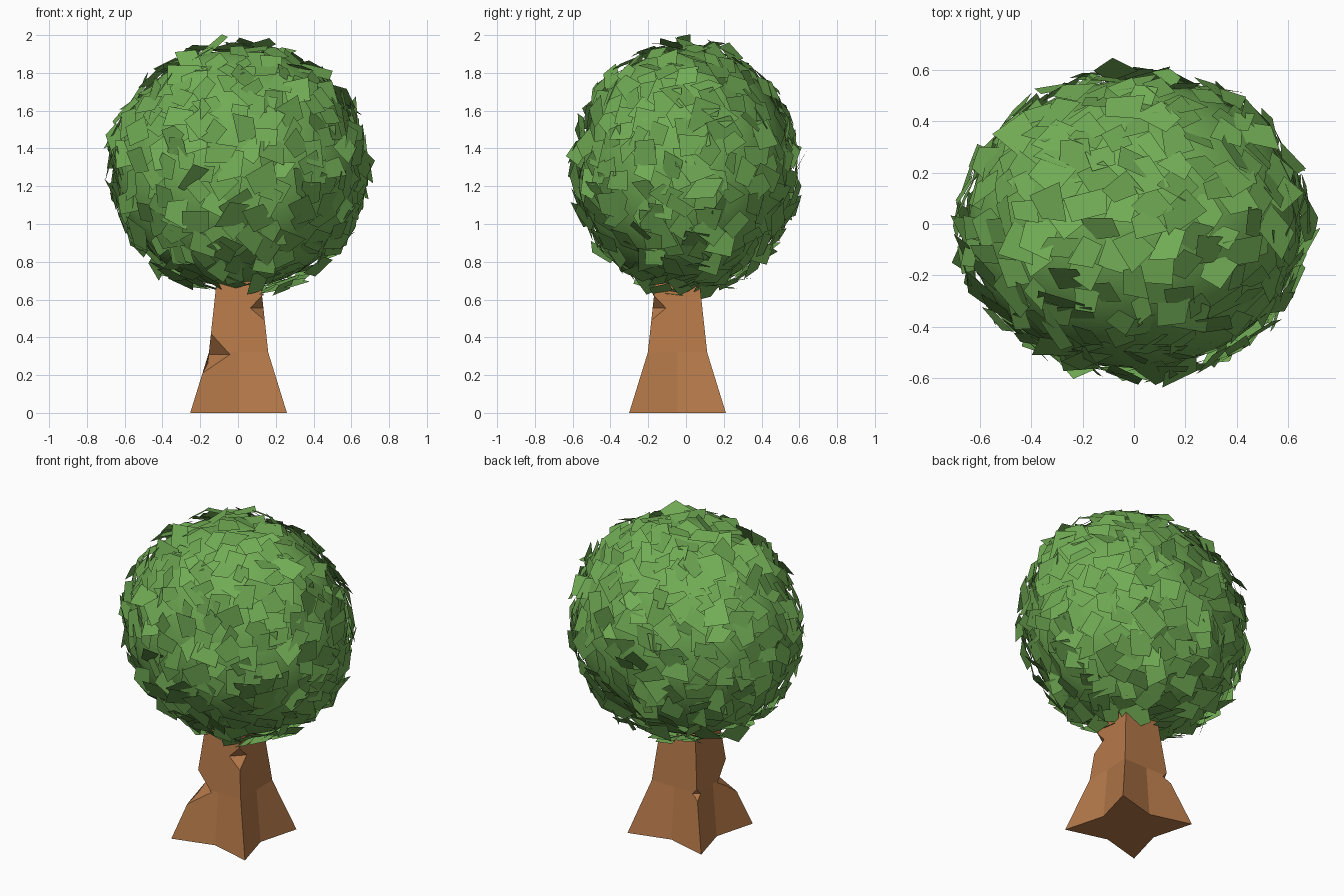
import bpy, bmesh, math, random
from mathutils import Vector, Matrix

random.seed(5)
if "Cube" in bpy.data.objects:
    bpy.data.objects.remove(bpy.data.objects["Cube"], do_unlink=True)


def material(name, rgb):
    m = bpy.data.materials.new(name)
    m.use_nodes = True
    m.diffuse_color = (*rgb, 1)
    m.node_tree.nodes["Principled BSDF"].inputs["Base Color"].default_value = (*rgb, 1)
    return m


def make_object(name, bm, mat):
    me = bpy.data.meshes.new(name)
    bm.to_mesh(me)
    bm.free()
    me.materials.append(mat)
    ob = bpy.data.objects.new(name, me)
    bpy.context.collection.objects.link(ob)
    return ob


bark = material("bark brown", (0.46, 0.19, 0.067))
green = material("leaf green", (0.165, 0.41, 0.09))

# Trunk: square column flaring into a four-pointed star foot
AXIS = Vector((0.003, -0.045, 0))
KNEE, TOP = 0.32, 0.80


def half_width(z):
    if z < KNEE:
        return 0.256 + (0.157 - 0.256) * z / KNEE
    return 0.157 + (0.105 - 0.157) * (z - KNEE) / (TOP - KNEE)


bm = bmesh.new()
rings = []
for z, inset in ((0, 0.07), (KNEE, 0), (TOP, 0)):
    h, ring = half_width(z), []
    for k in range(4):
        turn = Matrix.Rotation(k * math.pi / 2, 3, 'Z')
        for x, y in ((-h, -h), (0, inset - h)):
            ring.append(bm.verts.new(turn @ Vector((x, y, z)) + AXIS))
    rings.append(ring)
for low, high in zip(rings, rings[1:]):
    for i in range(8):
        j = (i + 1) % 8
        bm.faces.new((low[i], low[j], high[j], high[i]))
bm.faces.new(reversed(rings[0]))
bm.faces.new(rings[-1])
bmesh.ops.recalc_face_normals(bm, faces=bm.faces)
trunk = make_object("trunk", bm, bark)

# Axe-like notches in the trunk corners: corner signs, bottom, middle, top, depth
for sx, sy, z0, z1, z2, depth in ((-1, -1, 0.21, 0.31, 0.42, 0.082),
                                  (1, -1, 0.49, 0.555, 0.62, 0.05),
                                  (-1, 1, 0.275, 0.31, 0.345, 0.026)):
    out = Vector((sx, sy, 0)).normalized()
    side = Vector((-out.y, out.x, 0)) * 0.3
    root2 = math.sqrt(2)
    apex = AXIS + out * (half_width(z1) * root2 - depth) + Vector((0, 0, z1))
    points = [apex]
    for z in (z0, z2):
        mouth = AXIS + out * half_width(z) * root2 + Vector((0, 0, z))
        points.append(apex + (mouth - apex) * 2)
    bm = bmesh.new()
    for p in points:
        bm.verts.new(p + side)
        bm.verts.new(p - side)
    bmesh.ops.convex_hull(bm, input=bm.verts)
    bmesh.ops.recalc_face_normals(bm, faces=bm.faces)
    cutter = make_object("notch_cutter", bm, bark)
    cutter.hide_render = True
    mod = trunk.modifiers.new("notch", 'BOOLEAN')
    mod.operation, mod.solver, mod.object = 'DIFFERENCE', 'EXACT', cutter
    graph = bpy.context.evaluated_depsgraph_get()
    trunk.data = bpy.data.meshes.new_from_object(trunk.evaluated_get(graph))
    trunk.modifiers.clear()
    bpy.data.objects.remove(cutter, do_unlink=True)

# Smooth rounded crown
CENTRE = Vector((0.003, 0, 1.295))
RADII = Vector((0.648, 0.56, 0.63))
bm = bmesh.new()
bmesh.ops.create_uvsphere(bm, u_segments=40, v_segments=24, radius=1)
bmesh.ops.scale(bm, vec=RADII, verts=bm.verts)
bmesh.ops.translate(bm, vec=CENTRE, verts=bm.verts)
for f in bm.faces:
    f.smooth = True
make_object("crown", bm, green)

# Loose leaves: uneven flat quads scattered and tilted, standing clear of the crown
bm = bmesh.new()
COUNT = 440
for i in range(COUNT):
    z = 1 - 2 * (i + 0.5) / COUNT
    a = i * math.pi * (3 - math.sqrt(5)) + random.uniform(-0.12, 0.12)
    r = math.sqrt(1 - z * z)
    unit = Vector((r * math.cos(a), r * math.sin(a), z))
    normal = Vector([u / s for u, s in zip(unit, RADII)]).normalized()
    pos = CENTRE + unit * RADII + normal * random.uniform(0.012, 0.042)
    tilt = Vector([random.uniform(-0.42, 0.42) for _ in range(3)])
    frame = (normal + tilt).to_track_quat('Z', 'Y').to_matrix()
    spin = frame @ Matrix.Rotation(random.uniform(0, math.tau), 3, 'Z')
    w, h = random.uniform(0.045, 0.075), random.uniform(0.055, 0.085)
    corners = []
    for x, y in ((-1, -1), (1, -1), (1, 1), (-1, 1)):
        jitter = [random.uniform(0.55, 1.25) for _ in range(2)]
        corners.append(bm.verts.new(pos + spin @ Vector((x * w * jitter[0], y * h * jitter[1], 0))))
    bm.faces.new(corners)
make_object("leaves", bm, green)
